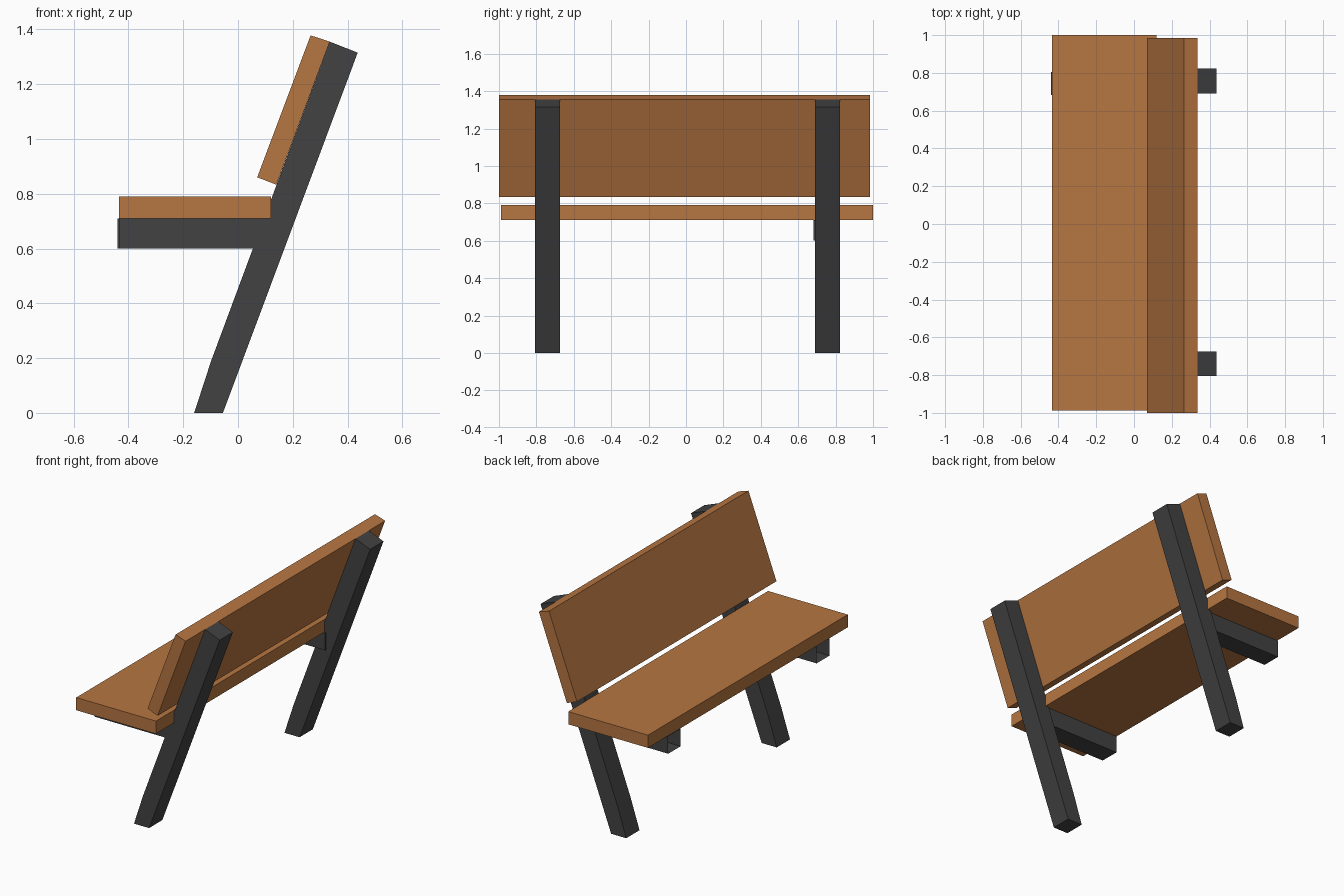
import bpy
import bmesh

cube = bpy.data.objects.get("Cube")
if cube:
    bpy.data.objects.remove(cube, do_unlink=True)


def make_material(name, colour):
    mat = bpy.data.materials.new(name)
    mat.use_nodes = True
    mat.diffuse_color = colour
    mat.node_tree.nodes["Principled BSDF"].inputs["Base Color"].default_value = colour
    return mat


wood = make_material("warm_wood", (0.47, 0.18, 0.054, 1))
metal = make_material("dark_metal", (0.054, 0.054, 0.054, 1))


def extrude_profile(name, profile, y0, y1, mat, open_front=False):
    """Sweep a side profile of (x, z) points from y0 to y1."""
    bm = bmesh.new()
    face = bm.faces.new([bm.verts.new((x, y0, z)) for x, z in profile])
    swept = bmesh.ops.extrude_face_region(bm, geom=[face], use_keep_orig=True)
    moved = [v for v in swept["geom"] if isinstance(v, bmesh.types.BMVert)]
    bmesh.ops.translate(bm, verts=moved, vec=(0, y1 - y0, 0))
    bmesh.ops.recalc_face_normals(bm, faces=bm.faces)
    if open_front:
        front = min(bm.faces, key=lambda f: f.calc_center_median().x)
        bmesh.ops.delete(bm, geom=[front], context="FACES_ONLY")
    mesh = bpy.data.meshes.new(name)
    bm.to_mesh(mesh)
    bm.free()
    mesh.materials.append(mat)
    obj = bpy.data.objects.new(name, mesh)
    bpy.context.collection.objects.link(obj)
    return obj


def rectangle(x0, x1, z0, z1):
    return [(x0, z0), (x1, z0), (x1, z1), (x0, z1)]


# Wooden planks
extrude_profile("seat_plank", rectangle(-0.435, 0.12, 0.71, 0.79), -0.988, 1.0, wood)
back = [(0.07, 0.86), (0.14, 0.833), (0.335, 1.355), (0.265, 1.378)]
extrude_profile("back_plank", back, -1.0, 0.985, wood)

# Slanted posts, slightly kinked near the foot
post = [(-0.16, 0), (-0.055, 0), (0.437, 1.315), (0.335, 1.355), (-0.098, 0.19)]
extrude_profile("post_a", post, -0.806, -0.674, metal)
extrude_profile("post_b", post, 0.691, 0.823, metal)

# Hollow seat supports, open at the front end
extrude_profile("seat_support_a", rectangle(-0.434, 0.13, 0.6, 0.71),
                -0.806, -0.68, metal, open_front=True)
extrude_profile("seat_support_b", rectangle(-0.44, 0.13, 0.6, 0.71),
                0.682, 0.805, metal, open_front=True)
